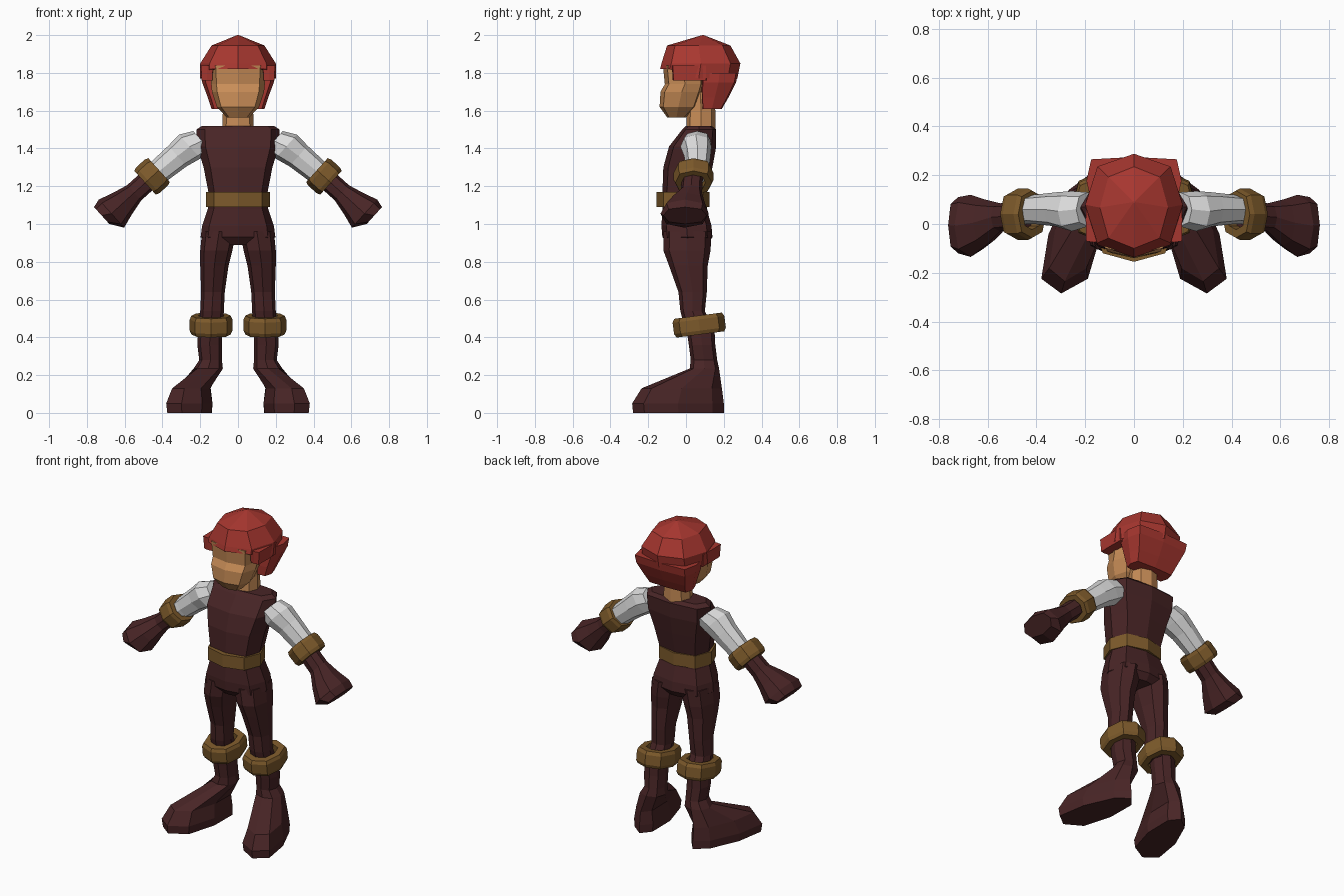
import bpy, bmesh, math
from mathutils import Vector

old = bpy.data.objects.get("Cube")
if old:
    bpy.data.objects.remove(old)


def material(name, rgb):
    m = bpy.data.materials.new(name)
    m.use_nodes = True
    color = (*rgb, 1)
    m.diffuse_color = color
    bsdf = m.node_tree.nodes["Principled BSDF"]
    bsdf.inputs["Base Color"].default_value = color
    bsdf.inputs["Roughness"].default_value = 0.9
    return m


BROWN = material("dark brown cloth", (0.065, 0.018, 0.019))
GOLD = material("tan leather", (0.205, 0.102, 0.024))
WHITE = material("white sleeve", (0.72, 0.72, 0.72))
SKIN = material("skin", (0.58, 0.265, 0.095))
RED = material("red hair", (0.39, 0.038, 0.029))

X, Y, Z = Vector((1, 0, 0)), Vector((0, 1, 0)), Vector((0, 0, 1))
ARM_AXIS = Vector((0.74, 0, -0.67)).normalized()
ARM_UP = Vector((0.67, 0, 0.74)).normalized()


def ring(center, u, v, k=0.75):
    """Eight-sided section; k is how far the diagonal corners stick out."""
    shape = [(1, 0), (k, k), (0, 1), (-k, k), (-1, 0), (-k, -k), (0, -1), (k, -k)]
    return [center + u * a + v * b for a, b in shape]


def loft(name, rings, mat, mirror=False, closed=False):
    bm = bmesh.new()
    rows = [[bm.verts.new(p) for p in r] for r in rings]
    pairs = list(zip(rows, rows[1:]))
    if closed:
        pairs.append((rows[-1], rows[0]))
    else:
        bm.faces.new(rows[0])
        bm.faces.new(rows[-1])
    for a, b in pairs:
        for i in range(len(a)):
            j = (i + 1) % len(a)
            bm.faces.new((a[i], a[j], b[j], b[i]))
    bmesh.ops.recalc_face_normals(bm, faces=bm.faces)
    mesh = bpy.data.meshes.new(name)
    bm.to_mesh(mesh)
    bm.free()
    mesh.materials.append(mat)
    ob = bpy.data.objects.new(name, mesh)
    bpy.context.collection.objects.link(ob)
    if mirror:
        ob.modifiers.new("mirror", "MIRROR")
    return ob


def box_rings(sections, k=0.75):
    """Level sections given as z, x min, x max, y min, y max."""
    return [ring(Vector(((x0 + x1) / 2, (y0 + y1) / 2, z)),
                 X * (x1 - x0) / 2, Y * (y1 - y0) / 2, k)
            for z, x0, x1, y0, y1 in sections]


def centred(sections, k=0.75):
    """Level sections symmetric in x: z, half width, y min, y max."""
    return box_rings([(z, -w, w, y0, y1) for z, w, y0, y1 in sections], k)


def arm_rings(sections):
    """Sections across the arm: x, z, half thickness, y min, y max."""
    return [ring(Vector((x, (y0 + y1) / 2, z)), Y * (y1 - y0) / 2, ARM_UP * h)
            for x, z, h, y0, y1 in sections]


def cuff(name, center, u, v, axis, half):
    """Hollow band with chamfered outer rims."""
    profile = [(0.6, -1), (0.92, -1), (1, -0.6), (1, 0.6), (0.92, 1), (0.6, 1)]
    rings = [ring(center + axis * half * h, u * s, v * s) for s, h in profile]
    loft(name, rings, GOLD, mirror=True, closed=True)


# Torso and hips
loft("torso", centred([
    (0.89, 0.14, -0.09, 0.11), (0.93, 0.198, -0.125, 0.14),
    (0.99, 0.19, -0.13, 0.135), (1.08, 0.16, -0.125, 0.11),
    (1.16, 0.155, -0.125, 0.11), (1.30, 0.182, -0.12, 0.14),
    (1.41, 0.215, -0.09, 0.16), (1.50, 0.22, -0.02, 0.16),
    (1.52, 0.19, 0.0, 0.14)], 0.8), BROWN)
loft("belt", centred([
    (1.09, 0.17, -0.155, 0.125), (1.17, 0.17, -0.155, 0.125)]), GOLD)

# Legs, hidden under the cuffs at the lower end
loft("trouser_legs", box_rings([
    (0.96, 0.01, 0.19, -0.12, 0.135), (0.86, 0.03, 0.2, -0.12, 0.13),
    (0.78, 0.05, 0.2, -0.09, 0.115), (0.64, 0.07, 0.195, -0.04, 0.11),
    (0.54, 0.075, 0.2, -0.03, 0.10), (0.42, 0.08, 0.21, 0.0, 0.15)]),
    BROWN, mirror=True)
cuff("boot_cuffs", Vector((0.1425, 0.07, 0.465)), X * 0.113,
     Vector((0, 0.137, 0.018)), Vector((0, -0.13, 0.99)), 0.05)

# Boots: the toe end is skewed outward and widened
boots = loft("boots", box_rings([
    (0.46, 0.085, 0.21, 0.0, 0.15), (0.36, 0.085, 0.215, 0.015, 0.155),
    (0.28, 0.085, 0.205, 0.025, 0.165), (0.235, 0.08, 0.235, 0.02, 0.175),
    (0.13, 0.1, 0.27, -0.235, 0.19), (0.05, 0.085, 0.29, -0.285, 0.2),
    (0.0, 0.09, 0.285, -0.28, 0.2)]), BROWN, mirror=True)
for v in boots.data.vertices:
    if v.co.z < 0.15:
        t = (0.2 - v.co.y) / 0.48
        v.co.x = 0.1875 + (v.co.x - 0.1875) * (0.8 + 0.5 * t) + 0.11 * t

# Sleeves, cuffs and gloves
loft("sleeves", arm_rings([
    (0.19, 1.44, 0.07, -0.01, 0.13), (0.255, 1.41, 0.085, -0.03, 0.135),
    (0.32, 1.36, 0.073, -0.01, 0.13), (0.41, 1.285, 0.066, 0.0, 0.12),
    (0.46, 1.245, 0.062, 0.0, 0.11)]), WHITE, mirror=True)
cuff("glove_cuffs", Vector((0.455, 0.04, 1.252)), Y * 0.105,
     ARM_UP * 0.092, ARM_AXIS, 0.05)
loft("gloves", arm_rings([
    (0.45, 1.255, 0.055, -0.02, 0.09), (0.55, 1.165, 0.055, -0.03, 0.085),
    (0.61, 1.11, 0.075, -0.09, 0.1), (0.67, 1.055, 0.1, -0.135, 0.12),
    (0.722, 1.045, 0.06, -0.12, 0.11)]), BROWN, mirror=True)

# Neck and face
loft("neck", centred([
    (1.48, 0.085, 0.0, 0.155), (1.60, 0.08, 0.005, 0.155),
    (1.70, 0.08, 0.0, 0.15)]), SKIN)
loft("face", centred([
    (1.565, 0.06, -0.10, 0.0), (1.62, 0.112, -0.14, 0.06),
    (1.70, 0.138, -0.135, 0.09), (1.74, 0.142, -0.112, 0.1),
    (1.84, 0.148, -0.122, 0.1)], 0.8), SKIN)

# Hair: cap with a raised fringe, back part and side locks
cap = loft("hair_cap", centred([
    (2.0, 0.004, 0.086, 0.094), (1.945, 0.14, -0.10, 0.235),
    (1.85, 0.2, -0.13, 0.288), (1.77, 0.2, -0.137, 0.272)]), RED)
for v in cap.data.vertices:
    if v.co.z < 1.8 and v.co.y < 0:
        v.co.z = 1.82
loft("hair_back", centred([
    (1.80, 0.195, 0.08, 0.275), (1.75, 0.19, 0.08, 0.265),
    (1.67, 0.16, 0.08, 0.225), (1.61, 0.14, 0.085, 0.19)], 0.9), RED)
loft("hair_sides", box_rings([
    (1.84, 0.13, 0.198, -0.075, 0.11),
    (1.76, 0.135, 0.193, -0.07, 0.11)], 0.95), RED, mirror=True)
